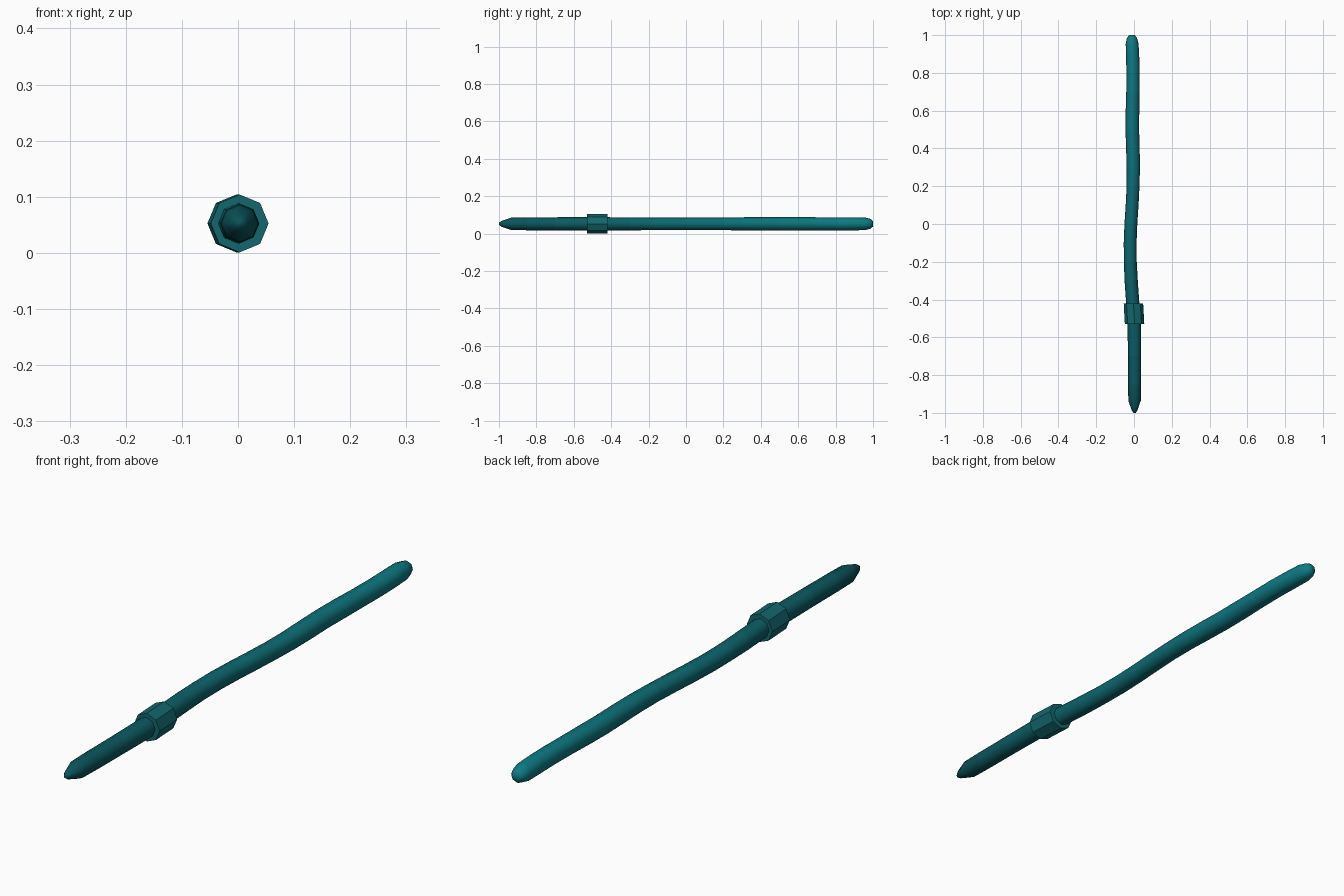
import bpy, bmesh, math

if "Cube" in bpy.data.objects:
    bpy.data.objects.remove(bpy.data.objects["Cube"])

SIDES = 8
ZC = 0.0525

# Body stations: y, x offset, radius
STATIONS = [
    (-1.00, 0.003, 0.006), (-0.985, 0.003, 0.016), (-0.935, 0.003, 0.033),
    (-0.85, 0.003, 0.0345), (-0.70, 0.003, 0.035), (-0.55, 0.002, 0.036),
    (-0.48, -0.002, 0.036), (-0.40, -0.008, 0.035), (-0.30, -0.015, 0.035),
    (-0.20, -0.0195, 0.034), (-0.10, -0.0205, 0.034), (0.00, -0.0165, 0.034),
    (0.10, -0.010, 0.034), (0.20, -0.005, 0.034), (0.30, -0.0035, 0.035),
    (0.40, -0.006, 0.036), (0.50, -0.009, 0.036), (0.60, -0.008, 0.036),
    (0.70, -0.006, 0.035), (0.80, -0.005, 0.035), (0.88, -0.007, 0.035),
    (0.955, -0.010, 0.034), (0.985, -0.011, 0.027), (1.00, -0.011, 0.015),
]


def material(name, rgb):
    m = bpy.data.materials.new(name)
    m.diffuse_color = (*rgb, 1)
    m.use_nodes = True
    m.node_tree.nodes["Principled BSDF"].inputs["Base Color"].default_value = m.diffuse_color
    return m


def tube(name, stations, materials):
    """Loft octagonal rings along y; one material per band of length."""
    bm = bmesh.new()
    rings = []
    for y, x, r in stations:
        rings.append([bm.verts.new((x + r * math.sin(2 * math.pi * k / SIDES), y,
                                    ZC + r * math.cos(2 * math.pi * k / SIDES)))
                      for k in range(SIDES)])
    for i, (a, b) in enumerate(zip(rings, rings[1:])):
        t = (stations[i][0] + stations[i + 1][0]) / 4 + 0.5
        for k in range(SIDES):
            n = (k + 1) % SIDES
            f = bm.faces.new((a[k], a[n], b[n], b[k]))
            f.material_index = min(int(t * len(materials)), len(materials) - 1)
    bm.faces.new(rings[0])
    bm.faces.new(rings[-1]).material_index = len(materials) - 1
    bmesh.ops.recalc_face_normals(bm, faces=bm.faces)
    mesh = bpy.data.meshes.new(name)
    bm.to_mesh(mesh)
    bm.free()
    for m in materials:
        mesh.materials.append(m)
    obj = bpy.data.objects.new(name, mesh)
    bpy.context.collection.objects.link(obj)
    return obj


# Long wavy body, dark at the head and brighter toward the tail
HEAD, TAIL = (0.003, 0.085, 0.100), (0.004, 0.200, 0.235)
BANDS = 12
shades = [material(f"body_teal_{i}",
                   [h + (t - h) * i / (BANDS - 1) for h, t in zip(HEAD, TAIL)])
          for i in range(BANDS)]
body = tube("worm_body", STATIONS, shades)
bpy.context.view_layer.objects.active = body
body.select_set(True)
bpy.ops.object.shade_smooth_by_angle(angle=math.radians(60))

# Thick flat-sided band around the body, turned slightly with its curve
band = tube("saddle_band", [(-0.53, 0.003, 0.0515), (-0.42, -0.003, 0.0515)],
            [material("band_teal", (0.006, 0.135, 0.150))])
